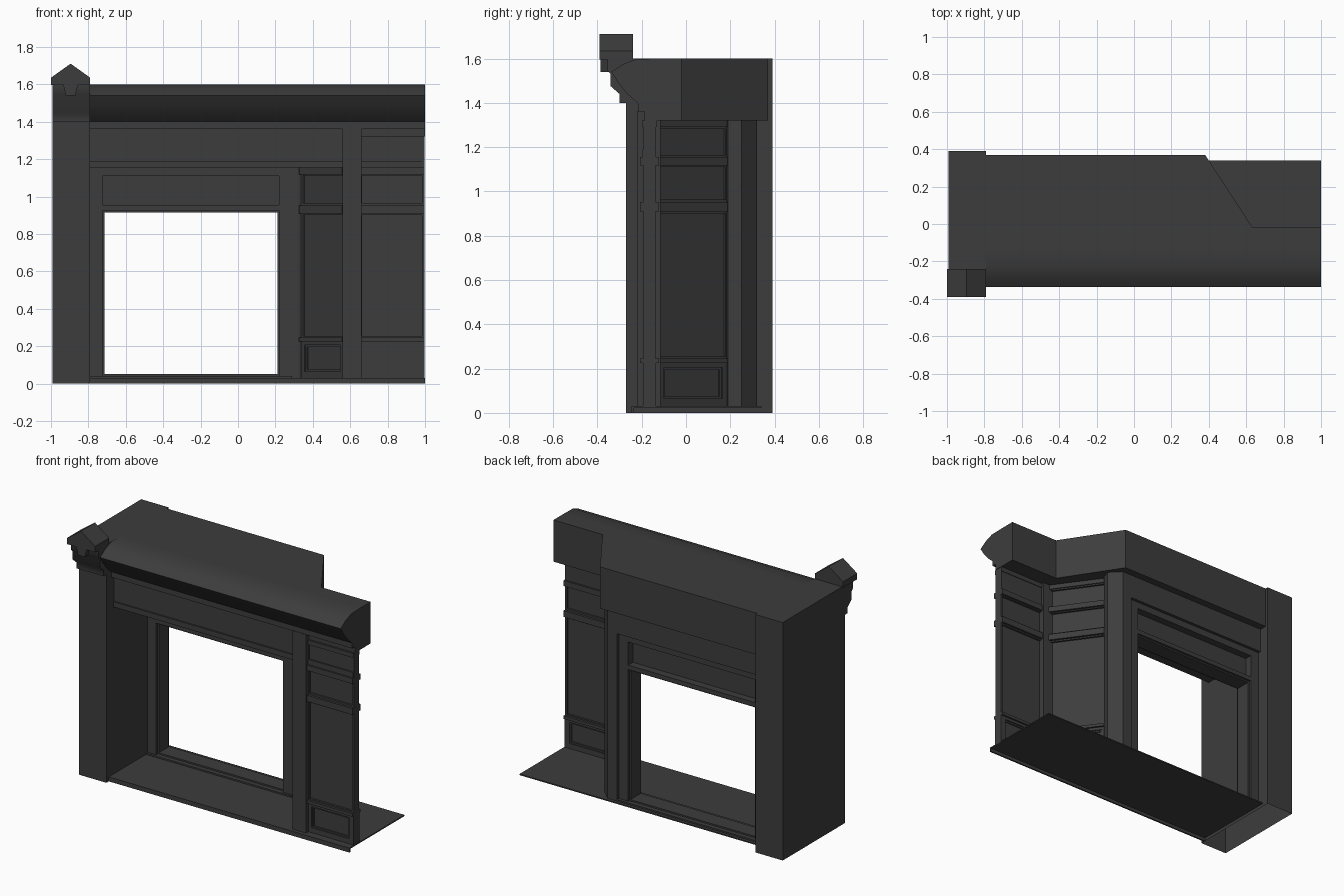
import bpy, bmesh
from math import atan2, hypot
from mathutils import Matrix, Vector

cube = bpy.data.objects.get("Cube")
if cube:
    bpy.data.objects.remove(cube)

mat = bpy.data.materials.new("charcoal_paint")
mat.use_nodes = True
COLOUR = (0.046, 0.046, 0.046, 1)
mat.diffuse_color = COLOUR
bsdf = mat.node_tree.nodes["Principled BSDF"]
bsdf.inputs["Base Color"].default_value = COLOUR
bsdf.inputs["Roughness"].default_value = 0.8


def finish(name, bm, matrix=None):
    bmesh.ops.recalc_face_normals(bm, faces=bm.faces)
    mesh = bpy.data.meshes.new(name)
    bm.to_mesh(mesh)
    bm.free()
    mesh.materials.append(mat)
    obj = bpy.data.objects.new(name, mesh)
    bpy.context.collection.objects.link(obj)
    if matrix:
        obj.matrix_world = matrix
    return obj


def boxes(name, items, matrix=None):
    """One object from several (x0, x1, y0, y1, z0, z1) boxes."""
    bm = bmesh.new()
    for x0, x1, y0, y1, z0, z1 in items:
        size = Matrix.Diagonal((x1 - x0, y1 - y0, z1 - z0, 1))
        mid = Matrix.Translation(((x0 + x1) / 2, (y0 + y1) / 2, (z0 + z1) / 2))
        bmesh.ops.create_cube(bm, size=1, matrix=mid @ size)
    return finish(name, bm, matrix)


def prism(name, points, axis, lo, hi, open_base=False):
    """Extrude a 2D outline along one axis (the outline uses the other two)."""
    def place(p, level):
        co = list(p)
        co.insert(axis, level)
        return co
    bm = bmesh.new()
    face = bm.faces.new([bm.verts.new(place(p, lo)) for p in points])
    ext = bmesh.ops.extrude_face_region(bm, geom=[face])
    shift = Vector(place((0, 0), hi - lo))
    verts = [g for g in ext["geom"] if isinstance(g, bmesh.types.BMVert)]
    bmesh.ops.translate(bm, verts=verts, vec=shift)
    if open_base:
        base = [f for f in bm.faces if all(v.co.z < 0.001 for v in f.verts)]
        bmesh.ops.delete(bm, geom=base, context='FACES_ONLY')
    return finish(name, bm)


def smooth(obj, angle):
    bpy.ops.object.select_all(action='DESELECT')
    obj.select_set(True)
    bpy.context.view_layer.objects.active = obj
    bpy.ops.object.shade_smooth_by_angle(angle=angle)


def ring(x0, x1, z0, z1, w, d):
    """Four bars of a rectangular frame, w wide and d deep each way."""
    return [(x0, x0 + w, -d, d, z0, z1), (x1 - w, x1, -d, d, z0, z1),
            (x0 + w, x1 - w, -d, d, z0, z0 + w), (x0 + w, x1 - w, -d, d, z1 - w, z1)]


def panelled_bay(name, a, b):
    """Panelled screen, the same on both sides, between two plan points."""
    length = hypot(b[0] - a[0], b[1] - a[1])
    parts = [(0, length, -0.014, 0.014, 0.03, 1.32)]
    # stacked panels with slim frames
    for z0, z1 in ((0.24, 0.915), (0.95, 1.125), (1.15, 1.295)):
        parts += ring(0, length, z0, z1, 0.014, 0.027)
    # base panel with wide margins and an inner step
    parts += ring(0, length, 0.03, 0.24, 0.034, 0.03)
    parts += ring(0.034, length - 0.034, 0.064, 0.206, 0.01, 0.022)
    # projecting horizontal mouldings
    for z0, z1 in ((0.225, 0.245), (0.91, 0.952), (1.118, 1.155)):
        parts.append((0, length, -0.042, 0.042, z0, z1))
    parts.append((0, length, -0.034, 0.034, 1.29, 1.32))
    turn = Matrix.Rotation(atan2(b[1] - a[1], b[0] - a[0]), 4, 'Z')
    boxes(name, parts, Matrix.Translation((*a, 0)) @ turn)


# thin floor with a lip along the front
boxes("floor", [(-0.79, 1, -0.24, 0.34, 0.022, 0.03),
                (-0.79, 1, -0.245, -0.235, 0, 0.03)])

# hollow end pier with a stepped corbel at the top
pier = prism("pier", [(-0.27, 0), (0.39, 0), (0.39, 1.6), (-0.355, 1.6), (-0.355, 1.545),
                      (-0.34, 1.53), (-0.34, 1.475), (-0.3, 1.44), (-0.3, 1.4),
                      (-0.27, 1.4)], 0, -0.993, -0.79, open_base=True)
smooth(pier, 1.0)
prism("pier_cap", [(-1, 1.595), (-0.79, 1.595), (-0.79, 1.635), (-0.895, 1.71),
                   (-1, 1.635)], 1, -0.39, -0.24)
prism("pier_keystone", [(-0.935, 1.6), (-0.92, 1.54), (-0.87, 1.54), (-0.855, 1.6)],
      1, -0.385, -0.34)

# fascia box following the plan of the recess
prism("fascia_box", [(-0.79, -0.13), (1, -0.13), (1, -0.02), (0.635, -0.02),
                     (0.38, 0.37), (-0.79, 0.37)], 2, 1.32, 1.6)

# sloping cornice with a cove beneath, and the flat band under it
cornice = prism("cornice", [(-0.13, 1.6), (-0.225, 1.598), (-0.285, 1.575),
                            (-0.337, 1.54), (-0.305, 1.49), (-0.265, 1.44),
                            (-0.22, 1.4), (-0.13, 1.4)], 0, -0.79, 1)
smooth(cornice, 0.7)
boxes("cornice_band", [(-0.79, 1, -0.217, -0.13, 1.362, 1.4),
                       (-0.79, 1, -0.187, -0.13, 1.32, 1.362)])

# frieze boards and their lower rails
for name, x0, x1 in (("main_frieze", -0.79, 0.57), ("side_frieze", 0.65, 0.995)):
    boxes(name, [(x0, x1, -0.187, -0.135, 1.19, 1.32),
                 (x0, x1, -0.197, -0.135, 1.155, 1.19)])

# front column
boxes("front_column", [(0.56, 0.66, -0.22, -0.115, 0.03, 1.365)])

# window frame, transom panel and sill
L, R = -0.715, 0.21
boxes("window_frame", [
    (-0.79, L - 0.01, 0.165, 0.3, 0.03, 1.32), (R + 0.01, 0.29, 0.165, 0.3, 0.03, 1.32),
    (L - 0.01, L, 0.18, 0.285, 0.03, 0.95), (R, R + 0.01, 0.18, 0.285, 0.03, 0.95),
    (L - 0.01, R + 0.01, 0.165, 0.3, 1.11, 1.32),
    (L - 0.01, R + 0.01, 0.165, 0.3, 0.925, 0.955),
    (L, R, 0.18, 0.285, 0.915, 0.925)])
boxes("transom_panel", [(L - 0.01, R + 0.01, 0.225, 0.25, 0.955, 1.11)])
boxes("window_head", [(-0.79, 0.29, 0.155, 0.32, 1.155, 1.32)])
boxes("window_sill", [(-0.79, 0.29, 0.15, 0.32, 0.03, 0.04),
                      (-0.72, R + 0.01, 0.18, 0.29, 0.04, 0.05)])

# angled corner post between window and recess
prism("corner_post", [(0.29, 0.165), (0.32, 0.165), (0.41, 0.19), (0.43, 0.25),
                      (0.36, 0.32), (0.29, 0.32)], 2, 0.03, 1.32)

# panelled screens: angled one beside the window, straight one on the front
panelled_bay("angled_screen", (0.36, 0.175), (0.59, -0.145))
panelled_bay("front_screen", (0.65, -0.165), (0.997, -0.165))
